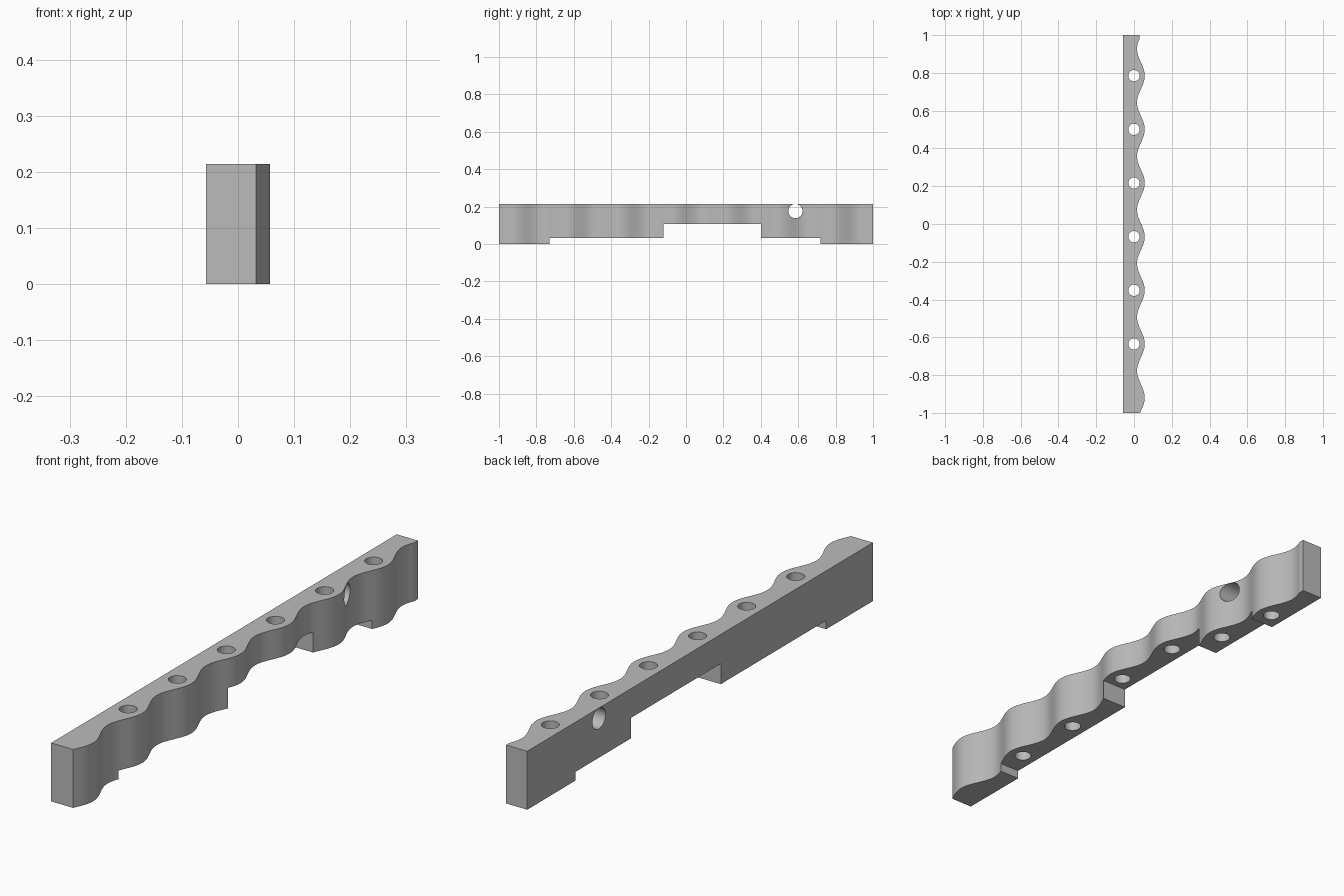
import bpy
import bmesh
import math
from mathutils import Matrix

if "Cube" in bpy.data.objects:
    bpy.data.objects.remove(bpy.data.objects["Cube"], do_unlink=True)

HEIGHT = 0.214
BACK = -0.057
PITCH = 0.284
HOLES = [0.785 - PITCH * i for i in range(6)]

grey = bpy.data.materials.new("plain grey")
grey.use_nodes = True
colour = (0.5, 0.5, 0.5, 1)
grey.diffuse_color = colour
grey.node_tree.nodes["Principled BSDF"].inputs["Base Color"].default_value = colour


def make_object(name, bm):
    bmesh.ops.recalc_face_normals(bm, faces=bm.faces)
    mesh = bpy.data.meshes.new(name)
    bm.to_mesh(mesh)
    bm.free()
    mesh.materials.append(grey)
    obj = bpy.data.objects.new(name, mesh)
    bpy.context.collection.objects.link(obj)
    return obj


def box(name, y0, y1, z0, z1):
    bm = bmesh.new()
    place = Matrix.Translation((0, (y0 + y1) / 2, (z0 + z1) / 2))
    bmesh.ops.create_cube(bm, size=1, matrix=place @ Matrix.Diagonal((1, y1 - y0, z1 - z0, 1)))
    return make_object(name, bm)


def drill(name, y, z, radius, turn=0):
    bm = bmesh.new()
    place = Matrix.Translation((0, y, z)) @ Matrix.Rotation(turn, 4, "Y")
    bmesh.ops.create_cone(bm, cap_ends=True, segments=48, radius1=radius,
                          radius2=radius, depth=1, matrix=place)
    return make_object(name, bm)


# Wavy plan outline, with a crest beside every hole and a short flat at the back end
def wave(y):
    return 0.0365 + 0.0205 * math.cos((y - HOLES[0]) / PITCH * math.tau)


steps = 160
flat_start = 0.98
ys = [-1 + (flat_start + 1) * i / steps for i in range(steps + 1)]
outline = [(wave(y), y) for y in ys]
outline += [(wave(flat_start), 1), (BACK, 1), (BACK, -1)]

# Extruded bar
bm = bmesh.new()
base = bm.faces.new([bm.verts.new((x, y, 0)) for x, y in outline])
top = bmesh.ops.extrude_face_region(bm, geom=[base])
bmesh.ops.translate(bm, vec=(0, 0, HEIGHT),
                    verts=[v for v in top["geom"] if isinstance(v, bmesh.types.BMVert)])
bar = make_object("wavy_bar", bm)

# Stepped recess underneath, upright holes and one cross hole
cutters = [box("shallow_recess", -0.73, 0.72, -0.5, 0.032),
           box("deep_recess", -0.12, 0.40, -0.5, 0.107),
           drill("cross_hole", 0.585, 0.176, 0.038, math.pi / 2)]
cutters += [drill("upright_hole", y, 0, 0.03) for y in HOLES]
for cutter in cutters:
    cutter.hide_render = True
    cut = bar.modifiers.new(cutter.name, "BOOLEAN")
    cut.operation = "DIFFERENCE"
    cut.solver = "EXACT"
    cut.object = cutter

# Bake the cuts, then remove the cutters
bpy.context.view_layer.update()
evaluated = bar.evaluated_get(bpy.context.evaluated_depsgraph_get())
baked = bpy.data.meshes.new_from_object(evaluated)
bar.modifiers.clear()
bar.data = baked
baked.materials.clear()
baked.materials.append(grey)
for poly in baked.polygons:
    poly.material_index = 0
for cutter in cutters:
    bpy.data.objects.remove(cutter, do_unlink=True)

# Smooth curved walls with crisp edges
bpy.ops.object.select_all(action="DESELECT")
bar.select_set(True)
bpy.context.view_layer.objects.active = bar
bpy.ops.object.shade_smooth_by_angle(angle=math.radians(30))
